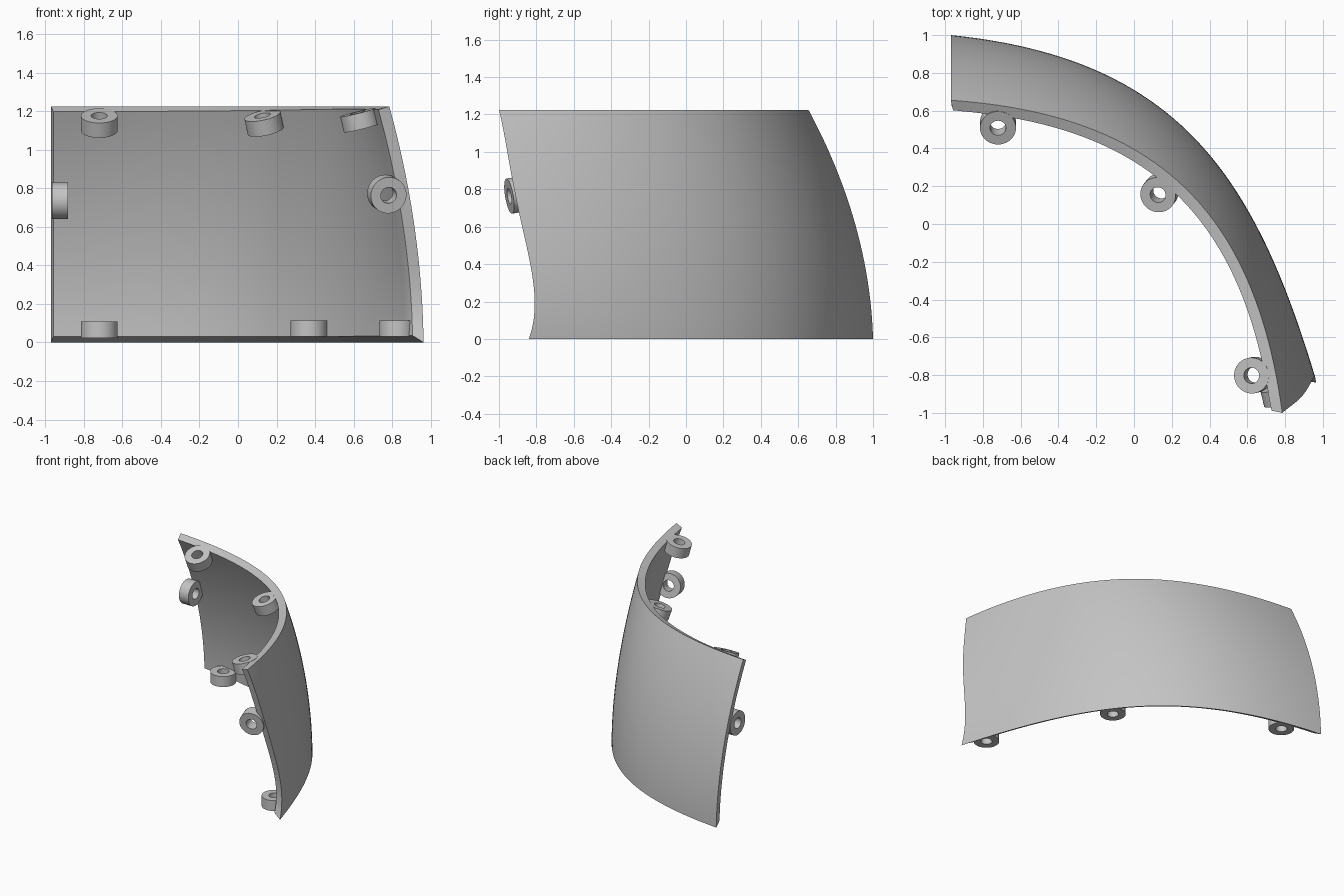
import bpy, bmesh, math
from mathutils import Vector
from mathutils.geometry import interpolate_bezier

cube = bpy.data.objects.get("Cube")
if cube:
    bpy.data.objects.remove(cube, do_unlink=True)

grey = bpy.data.materials.new("plain_grey")
grey.use_nodes = True
colour = (0.55, 0.55, 0.55, 1)
grey.diffuse_color = colour
grey.node_tree.nodes["Principled BSDF"].inputs["Base Color"].default_value = colour

HEIGHT, THICK, COLS, ROWS = 1.225, 0.06, 48, 24


def finish(bm, name):
    bmesh.ops.recalc_face_normals(bm, faces=bm.faces)
    mesh = bpy.data.meshes.new(name)
    bm.to_mesh(mesh)
    bm.free()
    mesh.materials.append(grey)
    obj = bpy.data.objects.new(name, mesh)
    bpy.context.collection.objects.link(obj)
    bpy.ops.object.select_all(action="DESELECT")
    bpy.context.view_layer.objects.active = obj
    obj.select_set(True)
    bpy.ops.object.shade_smooth_by_angle(angle=math.radians(30))
    return obj


def arc(*points):
    return interpolate_bezier(*[Vector((x, y, 0)) for x, y in points], COLS + 1)


# Curved panel: lower and upper outlines blended by a bowed vertical profile
low = arc((-0.97, 1.0), (0.224, 0.88), (0.646, 0.265), (0.963, -0.84))
high = arc((-0.97, 0.655), (0.117, 0.58), (0.64, 0.07), (0.785, -1.0))


def outer_point(i, j):
    u = j / ROWS
    p = low[i].lerp(high[i], 0.1 * u + 0.9 * u * u)
    # Wavy left end
    wave = 0.85 * u * (1 - u) ** 2 * (0.55 - u) * (i / COLS) ** 6
    return p + Vector((0, wave, HEIGHT * u))


def inner_point(i, j):
    along = outer_point(min(i + 1, COLS), j) - outer_point(max(i - 1, 0), j)
    up = outer_point(i, min(j + 1, ROWS)) - outer_point(i, max(j - 1, 0))
    base = outer_point(i, j)
    p = base + along.cross(up).normalized() * THICK
    # Rims slope inward at the bottom and both ends
    p.z += 0.032 * (1 - j / ROWS) ** 4
    if i == 0:
        p.x = base.x + 0.012
    elif i == COLS:
        p.y = base.y + 0.012
    return p


bm = bmesh.new()
outer, inner = [[[bm.verts.new(sample(i, j)) for j in range(ROWS + 1)]
                 for i in range(COLS + 1)] for sample in (outer_point, inner_point)]
for g in (outer, inner):
    for i in range(COLS):
        for j in range(ROWS):
            bm.faces.new((g[i][j], g[i + 1][j], g[i + 1][j + 1], g[i][j + 1]))
# Rims joining the two skins
for j in (0, ROWS):
    for i in range(COLS):
        bm.faces.new((outer[i][j], outer[i + 1][j], inner[i + 1][j], inner[i][j]))
for i in (0, COLS):
    for j in range(ROWS):
        bm.faces.new((outer[i][j], outer[i][j + 1], inner[i][j + 1], inner[i][j]))
finish(bm, "curved_panel")


# Mounting rings: short tubes fixed to the inner side
def ring(name, centre, axis, radius=0.095, hole=0.042, length=0.084, sides=40):
    bm = bmesh.new()
    profile = [(hole, -length / 2), (radius, -length / 2),
               (radius, length / 2), (hole, length / 2)]
    loops = []
    for r, z in profile:
        loops.append([bm.verts.new((r * math.cos(a), r * math.sin(a), z))
                      for a in (2 * math.pi * k / sides for k in range(sides))])
    for a, b in zip(loops, loops[1:] + loops[:1]):
        for k in range(sides):
            n = (k + 1) % sides
            bm.faces.new((a[k], a[n], b[n], b[k]))
    obj = finish(bm, name)
    obj.location = centre
    obj.rotation_mode = "QUATERNION"
    obj.rotation_quaternion = Vector(axis).to_track_quat("Z", "Y")


ring("upper_ring_right", (-0.72, 0.525, 1.138), (0, -0.4, 0.92))
ring("upper_ring_middle", (0.135, 0.165, 1.138), (-0.2, -0.26, 0.94))
ring("upper_ring_left", (0.632, -0.8, 1.153), (-0.24, -0.06, 0.97))
ring("lower_ring_right", (-0.72, 0.84, 0.066), (0, 0, 1))
ring("lower_ring_middle", (0.368, 0.195, 0.073), (0, 0, 1))
ring("lower_ring_left", (0.828, -0.715, 0.072), (0, 0, 1))
ring("side_ring_right", (-0.924, 0.72, 0.735), (1, 0, 0))
ring("side_ring_left", (0.772, -0.905, 0.77), (0.23, -0.96, -0.16))
